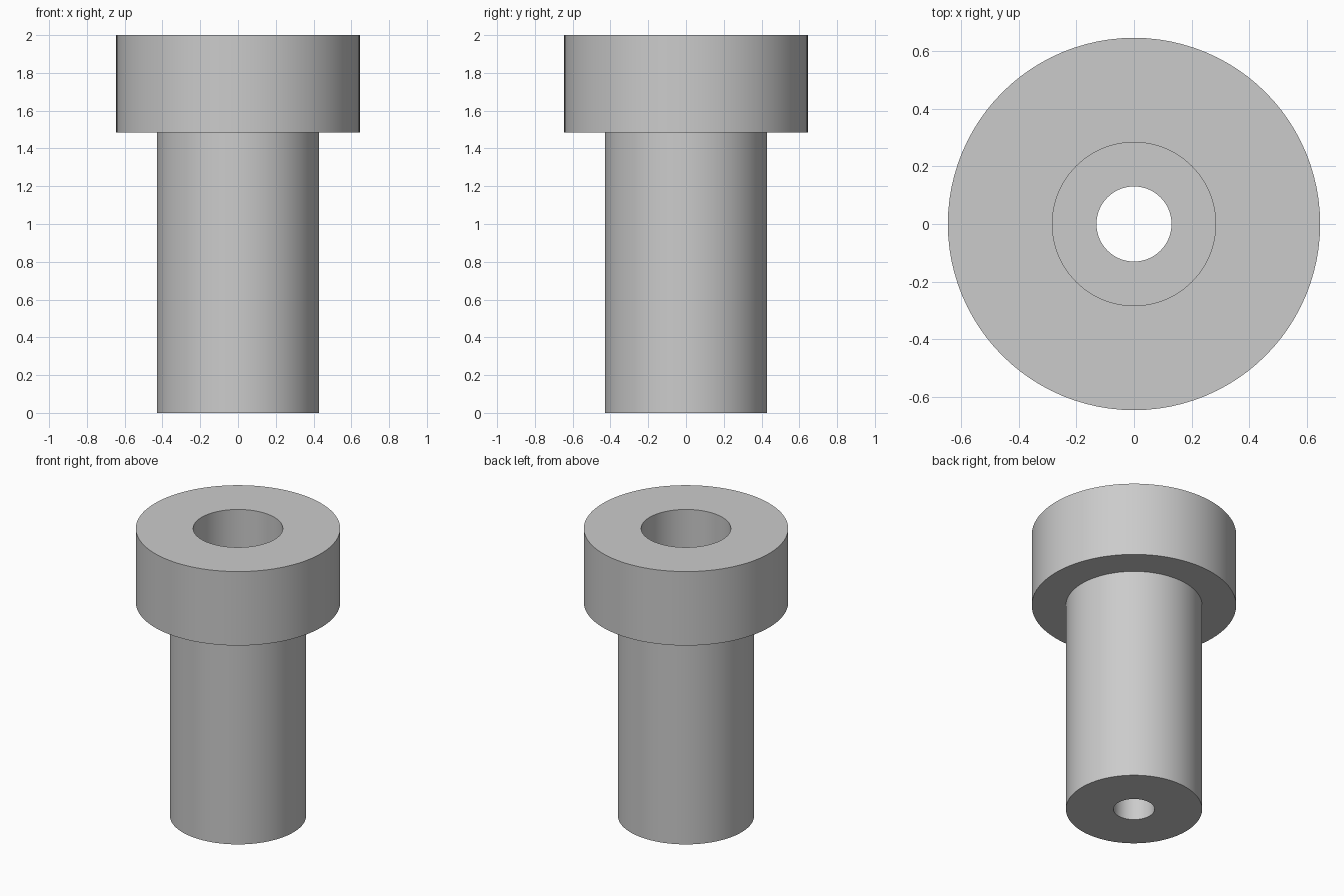
import bpy, bmesh, math

cube = bpy.data.objects.get("Cube")
if cube:
    bpy.data.objects.remove(cube, do_unlink=True)

SEGMENTS = 96

# Closed half-section (radius, height): shank, head, counterbore, screw hole
HEAD_R, SHANK_R, BORE_R, HOLE_R = 0.645, 0.43, 0.283, 0.13
TOP, SHOULDER, BORE_FLOOR = 2.0, 1.485, 0.34
profile = [
    (HOLE_R, 0), (SHANK_R, 0), (SHANK_R, SHOULDER), (HEAD_R, SHOULDER),
    (HEAD_R, TOP), (BORE_R, TOP), (BORE_R, BORE_FLOOR), (HOLE_R, BORE_FLOOR),
]

# Revolve the section around the z axis
bm = bmesh.new()
verts = [bm.verts.new((r, 0, z)) for r, z in profile]
edges = [bm.edges.new((v, verts[(i + 1) % len(verts)])) for i, v in enumerate(verts)]
bmesh.ops.spin(bm, geom=verts + edges, cent=(0, 0, 0), axis=(0, 0, 1),
               angle=math.tau, steps=SEGMENTS, use_merge=True)
bmesh.ops.remove_doubles(bm, verts=bm.verts, dist=1e-4)
bmesh.ops.recalc_face_normals(bm, faces=bm.faces)

mesh = bpy.data.meshes.new("flanged_bushing")
bm.to_mesh(mesh)
bm.free()
bushing = bpy.data.objects.new("flanged_bushing", mesh)
bpy.context.collection.objects.link(bushing)

# Plain grey material
grey = bpy.data.materials.new("light_grey")
grey.use_nodes = True
colour = (0.6, 0.6, 0.6, 1)
grey.diffuse_color = colour
grey.node_tree.nodes["Principled BSDF"].inputs["Base Color"].default_value = colour
mesh.materials.append(grey)

# Smooth walls with crisp rims
bpy.ops.object.select_all(action="DESELECT")
bushing.select_set(True)
bpy.context.view_layer.objects.active = bushing
bpy.ops.object.shade_smooth_by_angle(angle=math.radians(30))
